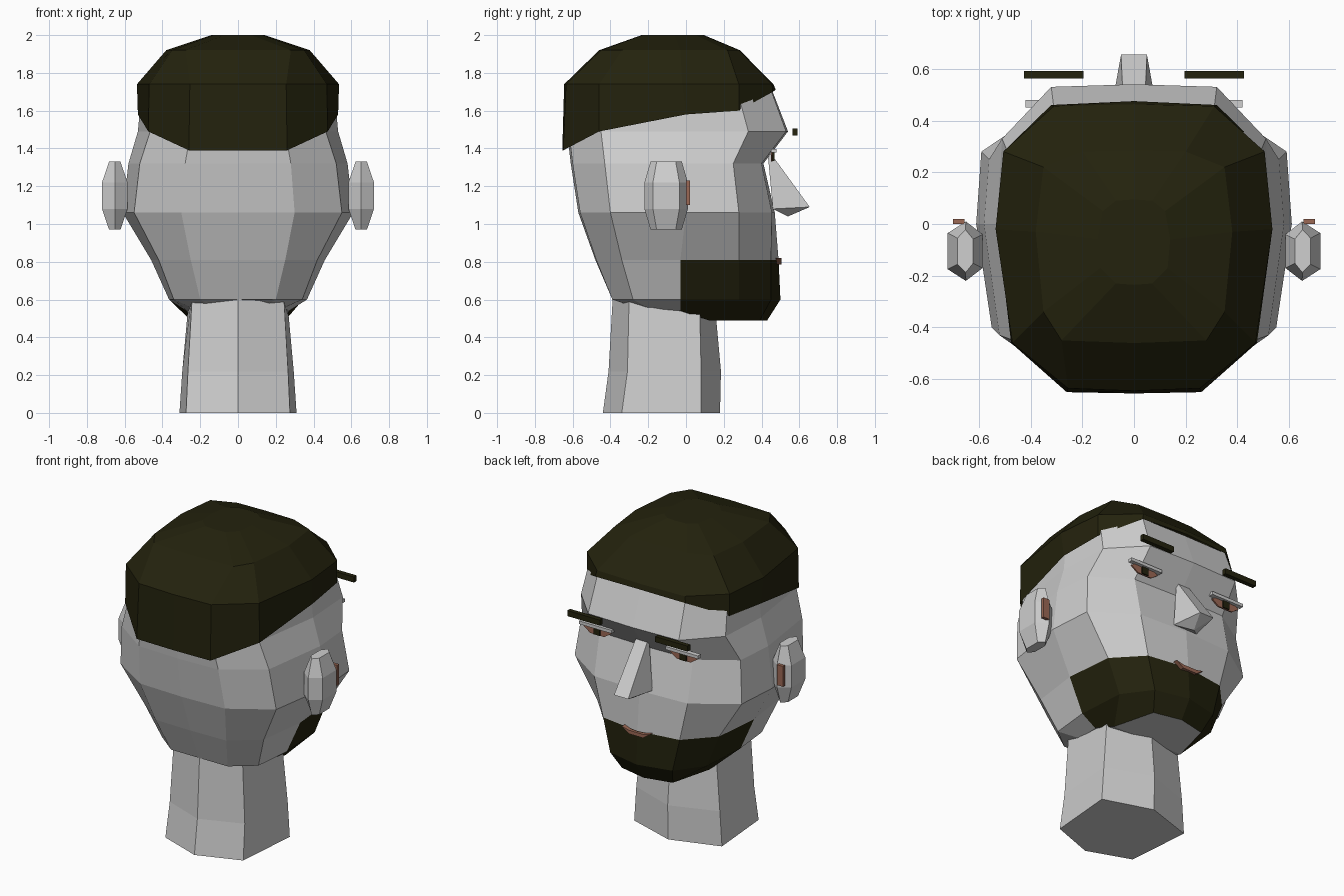
import bpy, bmesh, math
from mathutils import Vector

if "Cube" in bpy.data.objects:
    bpy.data.objects.remove(bpy.data.objects["Cube"])


def material(name, rgb):
    m = bpy.data.materials.new(name)
    m.diffuse_color = (*rgb, 1)
    m.use_nodes = True
    m.node_tree.nodes["Principled BSDF"].inputs["Base Color"].default_value = m.diffuse_color
    return m


GREY = material("light grey", (0.62, 0.62, 0.62))
DARK = material("dark olive", (0.017, 0.016, 0.004))
PINK = material("brown pink", (0.33, 0.14, 0.09))


def finish(name, bm, mats):
    bmesh.ops.recalc_face_normals(bm, faces=bm.faces[:])
    me = bpy.data.meshes.new(name)
    bm.to_mesh(me)
    bm.free()
    for m in mats:
        me.materials.append(m)
    ob = bpy.data.objects.new(name, me)
    bpy.context.collection.objects.link(ob)
    return ob


def loft(rings, cap_start=True, cap_end=True):
    """Skin a list of closed point rings."""
    bm = bmesh.new()
    vs = [[bm.verts.new(p) for p in r] for r in rings]
    n = len(vs[0])
    for a, b in zip(vs, vs[1:]):
        for i in range(n):
            j = (i + 1) % n
            bm.faces.new((a[i], a[j], b[j], b[i]))
    if cap_start:
        bm.faces.new(vs[0])
    if cap_end:
        bm.faces.new(vs[-1])
    return bm


def ring(z, back, pairs, front):
    """Half outline from back to front, mirrored. z is one height or one per column."""
    pts = [(0, back)] + list(pairs) + [(0, front)]
    zs = z if isinstance(z, tuple) else (z,) * len(pts)
    half = [(x, y, h) for (x, y), h in zip(pts, zs)]
    return half + [(-x, y, h) for x, y, h in half[-2:0:-1]]


# head: rings from jaw to under the hair
head_rings = [
    ring((0.59, 0.57, 0.555, 0.54, 0.49, 0.49, 0.49), -0.30,
         [(.15, -.30), (.24, -.20), (.27, -.03), (.25, .12), (.18, .39)], 0.43),
    ring(0.60, -0.39, [(.20, -.39), (.34, -.28), (.365, -.03), (.345, .28), (.22, .45)], 0.50),
    ring(0.81, -0.48, [(.25, -.475), (.42, -.34), (.46, -.03), (.43, .28), (.27, .45)], 0.49),
    ring(1.06, -0.57, [(.30, -.56), (.55, -.40), (.61, 0), (.59, .28), (.33, .455)], 0.47),
    ring(1.32, -0.61, [(.28, -.60), (.52, -.43), (.58, 0), (.56, .25), (.33, .40)], 0.41),
    ring(1.49, -0.63, [(.25, -.62), (.465, -.45), (.53, 0), (.51, .33), (.32, .53)], 0.54),
    ring(1.71, -0.62, [(.24, -.61), (.45, -.44), (.51, 0), (.485, .27), (.31, .45)], 0.455),
]
bm = loft(head_rings)
bm.faces.ensure_lookup_table()
bmesh.ops.triangulate(bm, faces=[f for f in bm.faces if len(f.verts) > 4])
for f in bm.faces:  # beard covers the front of the jaw
    if (all(v.co.z < 0.82 and v.co.y > -0.04 for v in f.verts)
            and any(v.co.z > 0.595 for v in f.verts)):
        f.material_index = 1
finish("head", bm, [GREY, DARK])

# hair cap with a slanted hem
hair_rings = [
    ring((1.39, 1.39, 1.49, 1.58, 1.60, 1.70, 1.71), -0.655,
         [(.26, -.65), (.475, -.46), (.53, 0), (.505, .28), (.32, .46)], 0.475),
    ring(1.74, -0.645, [(.255, -.635), (.47, -.46), (.535, -.02), (.505, .28), (.31, .455)], 0.463),
    ring(1.92, -0.46, [(.28, -.45), (.35, -.34), (.38, -.03), (.35, .22), (.20, .28)], 0.285),
    ring(2.0, -0.235, [(.07, -.23), (.13, -.17), (.14, -.06), (.12, .05), (.07, .09)], 0.095),
]
finish("hair", loft(hair_rings, cap_start=False), [DARK])

# hexagonal neck
def neck_ring(z, back, xb, yb, xf, yf, front):
    return [(0, back, z), (xb, yb, z), (xf, yf, z), (0, front, z), (-xf, yf, z), (-xb, yb, z)]

finish("neck", loft([
    neck_ring(0, -0.44, .275, -.34, .31, .08, .18),
    neck_ring(0.22, -0.41, .265, -.31, .295, .08, .185),
    neck_ring(0.66, -0.385, .24, -.30, .255, .07, .145)]), [GREY])

# nose: hull of a wedge
bm = bmesh.new()
for x, y, z in [(.04, .43, 1.40), (.05, .655, 1.09), (.085, .46, 1.08)]:
    for s in (-1, 1):
        bm.verts.new((s * x, y, z))
bm.verts.new((0, .54, 1.04))
bmesh.ops.convex_hull(bm, input=bm.verts[:])
finish("nose", bm, [GREY])


def box(name, centre, size, mat):
    bm = bmesh.new()
    bmesh.ops.create_cube(bm, size=1)
    for v in bm.verts:
        v.co = Vector(centre) + Vector(a * b for a, b in zip(v.co, size))
    finish(name, bm, [mat])


def plate(name, outline, y, depth, mat):
    """Flat outline in x and z given thickness along y."""
    finish(name, loft([[(x, y + d, z) for x, z in outline] for d in (0, depth)]), [mat])


EAR = [(.05, -.22), (.12, -.175), (.12, -.035), (.05, .01), (-.015, -.04), (-.015, -.17)]
for side, s in (("left", -1), ("right", 1)):
    # ear and its inner patch
    rings = []
    for z, kx, ky in ((.97, .45, .72), (1.08, 1, 1), (1.22, 1, 1), (1.33, .45, .72)):
        rings.append([(s * (.652 + (x - .052) * kx), -.105 + (y + .105) * ky, z) for x, y in EAR])
    finish(side + "_ear", loft(rings), [GREY])
    box(side + "_ear_patch", (s * .678, .01, 1.165), (.045, .02, .13), PINK)
    # eye, pupil, lid and brow
    c = s * .305
    plate(side + "_eye", [(c - .10, 1.365), (c - .06, 1.385), (c + .06, 1.385),
                          (c + .10, 1.365), (c + .05, 1.33), (c - .05, 1.33)], .45, .009, PINK)
    box(side + "_pupil", (c, .463, 1.355), (.045, .009, .045), DARK)
    box(side + "_eyelid", (c, .465, 1.388), (.23, .03, .02), GREY)
    box(side + "_eyebrow", (s * .31, .577, 1.487), (.23, .028, .035), DARK)

# mouth
plate("mouth", [(-.10, .82), (-.05, .808), (.05, .808), (.10, .82), (.05, .785), (-.05, .785)],
      .47, .035, PINK)
